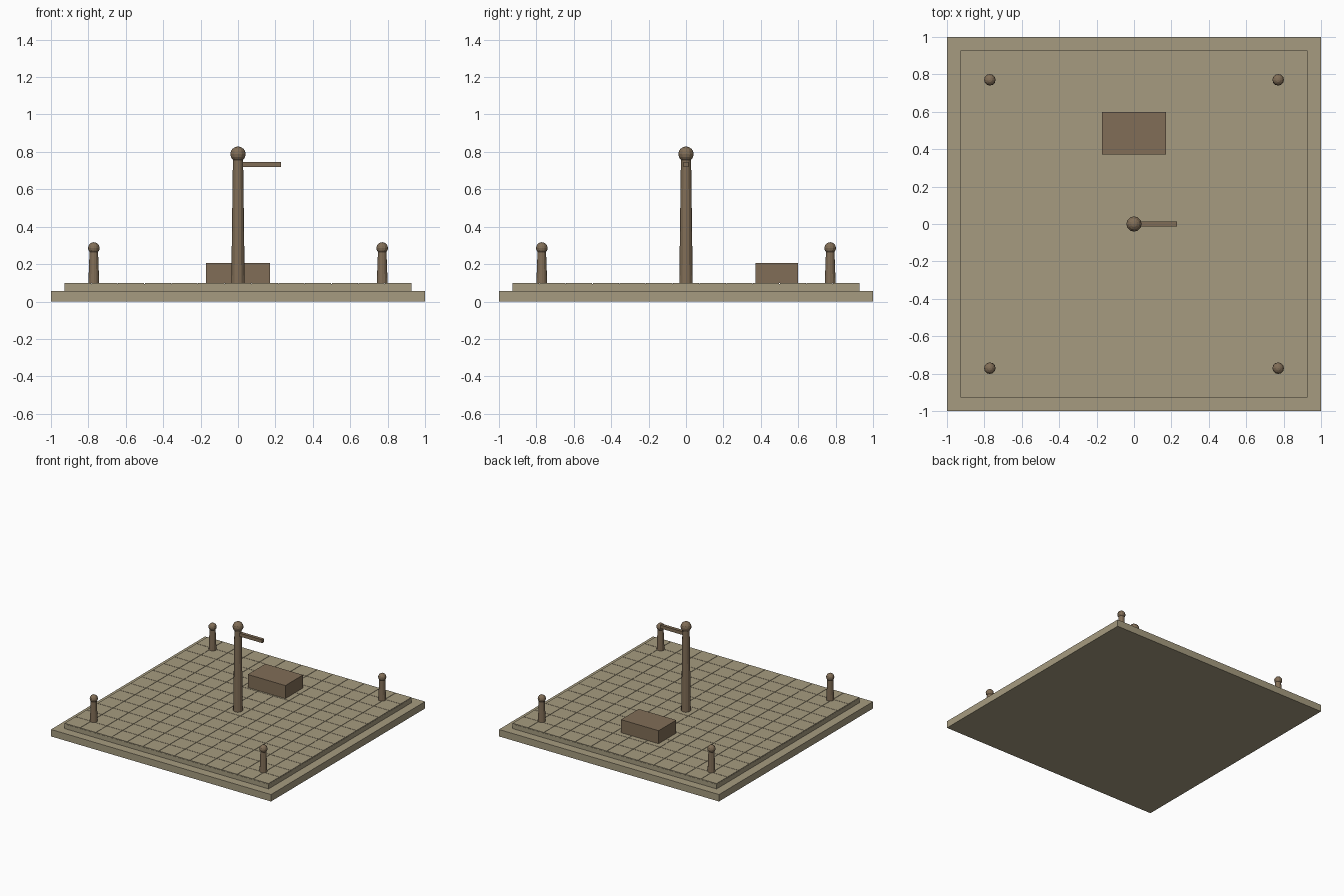
import bpy
import bmesh
from mathutils import Matrix, Vector

default_cube = bpy.data.objects.get("Cube")
if default_cube:
    bpy.data.objects.remove(default_cube, do_unlink=True)


def make_material(name, rgb):
    mat = bpy.data.materials.new(name)
    mat.use_nodes = True
    colour = (*rgb, 1)
    mat.diffuse_color = colour
    bsdf = mat.node_tree.nodes["Principled BSDF"]
    bsdf.inputs["Base Color"].default_value = colour
    bsdf.inputs["Roughness"].default_value = 0.9
    return mat


stone = make_material("sandy stone", (0.38, 0.33, 0.215))
wood = make_material("brown wood", (0.22, 0.155, 0.095))


def finish(name, bm, mat):
    mesh = bpy.data.meshes.new(name)
    bm.to_mesh(mesh)
    bm.free()
    mesh.materials.append(mat)
    obj = bpy.data.objects.new(name, mesh)
    bpy.context.collection.objects.link(obj)
    return obj


def add_box(bm, low, high):
    low, high = Vector(low), Vector(high)
    place = Matrix.Translation((low + high) / 2) @ Matrix.Diagonal((*(high - low), 1))
    bmesh.ops.create_cube(bm, size=1, matrix=place)


def box(name, low, high, mat):
    bm = bmesh.new()
    add_box(bm, low, high)
    return finish(name, bm, mat)


def post(name, x, y, bottom, top, r_bottom, r_top):
    bm = bmesh.new()
    bmesh.ops.create_cone(
        bm, cap_ends=True, segments=12, radius1=r_bottom, radius2=r_top,
        depth=top - bottom, matrix=Matrix.Translation((x, y, (bottom + top) / 2)))
    return finish(name, bm, wood)


def knob(name, x, y, z, radius):
    bm = bmesh.new()
    bmesh.ops.create_uvsphere(bm, u_segments=12, v_segments=8, radius=radius,
                              matrix=Matrix.Translation((x, y, z)))
    return finish(name, bm, wood)


# Stepped platform
FLOOR = 0.1
EDGE = 13 / 14
box("platform_base", (-1, -1, 0), (1, 1, 0.057), stone)
box("platform_step", (-EDGE, -EDGE, 0.057), (EDGE, EDGE, 0.094), stone)

# Paving tiles separated by narrow joints
bm = bmesh.new()
half = 1 / 14 - 0.0015
for i in range(-6, 7):
    for j in range(-6, 7):
        x, y = i / 7, j / 7
        add_box(bm, (x - half, y - half, 0.094), (x + half, y + half, FLOOR))
finish("paving_tiles", bm, stone)

# Central pole with its ball top and side arm
post("central_pole", 0, 0, FLOOR, 0.785, 0.036, 0.027)
knob("central_pole_knob", 0, 0, 0.788, 0.041)
box("pole_arm", (0, -0.0135, 0.718), (0.229, 0.0135, 0.745), wood)

# Corner bollards
CORNER = 0.771
for side, x in (("left", CORNER), ("right", -CORNER)):
    for end, y in (("front", -CORNER), ("back", CORNER)):
        post(f"{end}_{side}_bollard", x, y, FLOOR, 0.286, 0.029, 0.022)
        knob(f"{end}_{side}_bollard_knob", x, y, 0.286, 0.031)

# Crate behind the pole
box("crate", (-0.171, 0.371, FLOOR), (0.171, 0.6, 0.207), wood)
